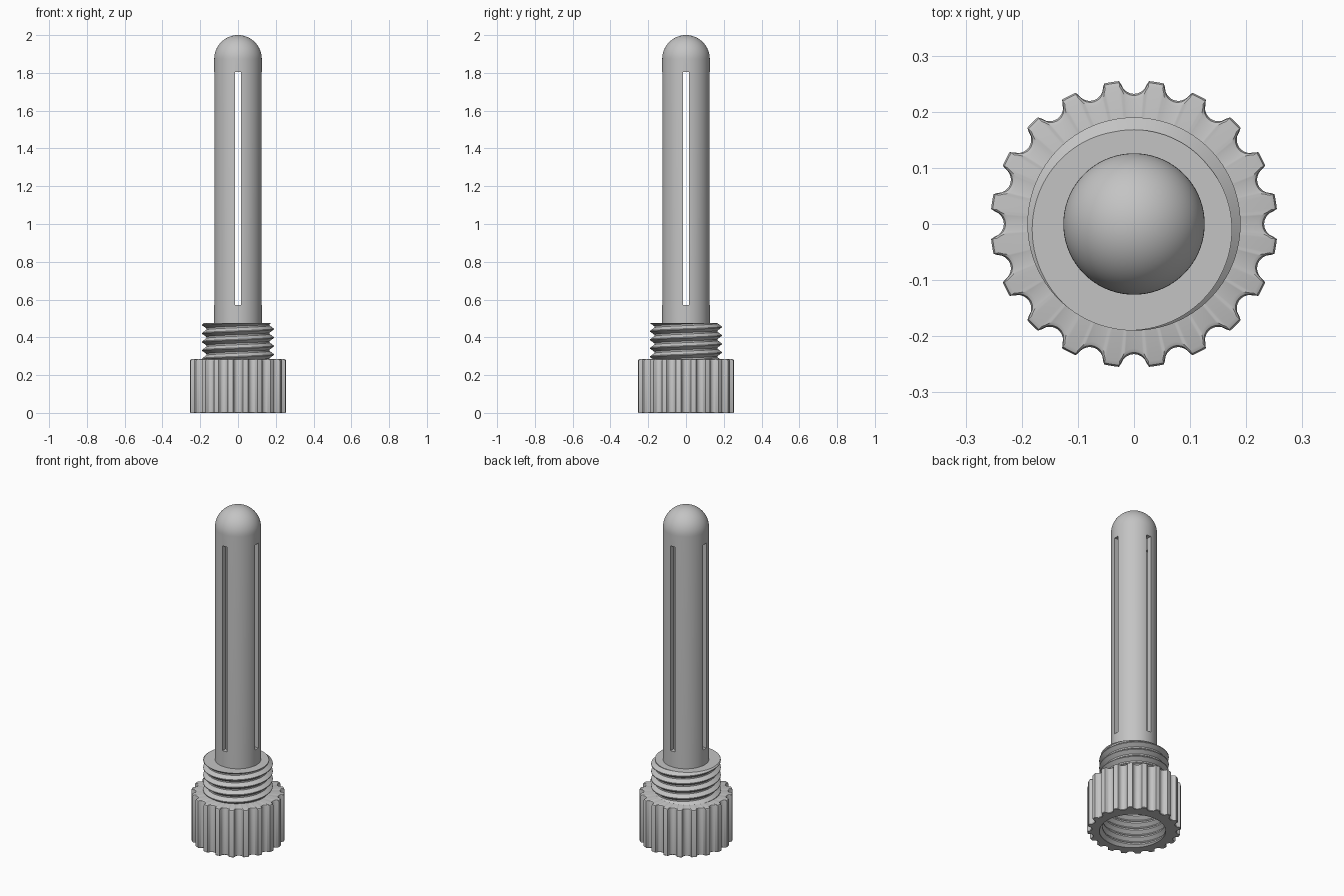
import bpy, bmesh
from math import sin, cos, pi, radians, sqrt, asin

if "Cube" in bpy.data.objects:
    bpy.data.objects.remove(bpy.data.objects["Cube"], do_unlink=True)

grey = bpy.data.materials.new("light_grey_plastic")
grey.use_nodes = True
grey.diffuse_color = (0.55, 0.55, 0.55, 1)
grey.node_tree.nodes["Principled BSDF"].inputs["Base Color"].default_value = (0.55, 0.55, 0.55, 1)

PITCH = 0.045
NECK_TOP, CAP_TOP, CAVITY_TOP = 0.475, 0.285, 0.24
TUBE_R, BORE_R = 0.126, 0.096


def ring(r, z):
    """A plain circular row."""
    return lambda t: (r, z)


def swept_surface(name, rows, cols):
    """Closed shell: each row maps an angle to (radius, height); the last row joins the first."""
    bm = bmesh.new()
    grid = []
    for row in rows:
        line = []
        for i in range(cols + 1):
            t = 2 * pi * i / cols
            r, z = row(t)
            line.append(bm.verts.new((r * cos(t), r * sin(t), z)))
        grid.append(line)
    for a, b in zip(grid, grid[1:] + grid[:1]):
        for i in range(cols):
            bm.faces.new((a[i], a[i + 1], b[i + 1], b[i]))
    bmesh.ops.remove_doubles(bm, verts=bm.verts, dist=1e-5)
    bmesh.ops.dissolve_degenerate(bm, edges=bm.edges, dist=1e-6)
    bmesh.ops.recalc_face_normals(bm, faces=bm.faces)
    mesh = bpy.data.meshes.new(name)
    bm.to_mesh(mesh)
    bm.free()
    mesh.materials.append(grey)
    obj = bpy.data.objects.new(name, mesh)
    bpy.context.collection.objects.link(obj)
    return obj


def finish(obj):
    bpy.ops.object.select_all(action='DESELECT')
    obj.select_set(True)
    bpy.context.view_layer.objects.active = obj
    bpy.ops.object.shade_smooth_by_angle(angle=radians(30))


def thread_rows(z0, z1, root, crest, start):
    """Rows following a right-handed helix, trimmed flat at both ends."""
    def radius(f):
        d = min(f % 1, 1 - f % 1)
        return crest + (root - crest) * min(max((d - 0.05) / 0.36, 0), 1)

    def row(s):
        def point(t):
            lift = PITCH * t / (2 * pi)
            z = min(max(s + lift, z0), z1)
            return radius((z - lift - start) / PITCH), z
        return point

    rows = []
    turns = int((z1 - z0) / PITCH) + 4
    base = z0 - ((z0 - start) % PITCH) - 2 * PITCH
    for k in range(turns + 1):
        for f in (0.05, 0.41, 0.59, 0.95):
            rows.append(row(base + (k + f) * PITCH))
    return rows


# Grip cap: scalloped outside, threaded cavity underneath
TEETH, GRIP_R, NOTCH_R = 20, 0.256, 0.024


def grip(inset, z):
    def point(t):
        step = 2 * pi / TEETH
        a = (t + step / 2) % step - step / 2
        r = GRIP_R
        if abs(a) < asin(NOTCH_R / GRIP_R):
            r = GRIP_R * cos(a) - sqrt(NOTCH_R ** 2 - (GRIP_R * sin(a)) ** 2)
        return r - inset, z
    return point


cap_rows = [grip(0.003, 0), grip(0, 0.003), grip(0, CAP_TOP - 0.01),
            grip(0.003, CAP_TOP - 0.003), grip(0.01, CAP_TOP),
            ring(0.1, CAP_TOP), ring(0.1, CAVITY_TOP)]
cap_rows += reversed(thread_rows(0, CAVITY_TOP, 0.172, 0.192, 0.01))
finish(swept_surface("grip_cap", cap_rows, TEETH * 24))

# Threaded neck, with the ridge running out at the top face
crest_start = NECK_TOP - PITCH * 250 / 360
neck_rows = [ring(0.1, CAP_TOP - 0.01)]
neck_rows += thread_rows(CAP_TOP - 0.01, NECK_TOP, 0.168, 0.19, crest_start)
neck_rows += [ring(0.1, NECK_TOP)]
finish(swept_surface("threaded_neck", neck_rows, 128))

# Hollow tube with a domed end
DOME_Z = 2 - TUBE_R


def dome(r):
    return [ring(r * cos(pi / 2 * i / 16), DOME_Z + r * sin(pi / 2 * i / 16)) for i in range(17)]


tube_rows = [ring(TUBE_R, CAVITY_TOP + 0.005)] + dome(TUBE_R)
tube_rows += dome(BORE_R)[::-1] + [ring(BORE_R, CAVITY_TOP + 0.005)]
tube = swept_surface("slotted_tube", tube_rows, 96)

# Four long slots, cut by two crossing bars
SLOT_W, SLOT_LOW, SLOT_HIGH = 0.03, 0.57, 1.805
for size in ((SLOT_W, 0.4), (0.4, SLOT_W)):
    bpy.ops.mesh.primitive_cube_add(size=1, location=(0, 0, (SLOT_LOW + SLOT_HIGH) / 2))
    cutter = bpy.context.object
    cutter.name = "slot_cutter"
    cutter.hide_render = True
    cutter.scale = (*size, SLOT_HIGH - SLOT_LOW)
    cut = tube.modifiers.new("slot", 'BOOLEAN')
    cut.operation, cut.solver, cut.object = 'DIFFERENCE', 'EXACT', cutter
    bpy.context.view_layer.update()
    bpy.context.view_layer.objects.active = tube
    bpy.ops.object.modifier_apply(modifier=cut.name)
    bpy.data.objects.remove(cutter, do_unlink=True)
finish(tube)
